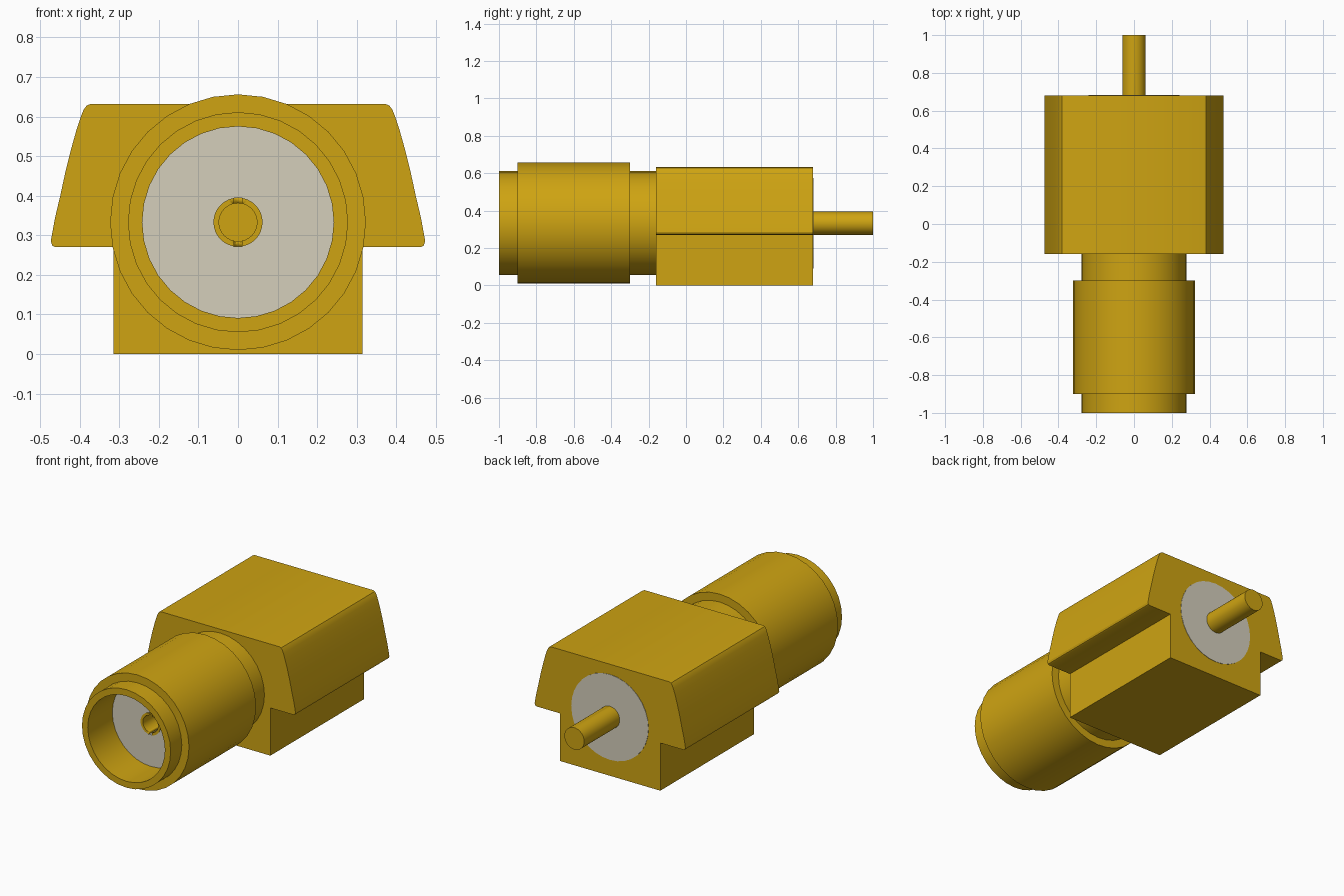
import bpy, bmesh, math

cube = bpy.data.objects.get("Cube")
if cube:
    bpy.data.objects.remove(cube, do_unlink=True)

AXIS_Z = 0.333   # height of the connector axis
SEG = 32


def material(name, rgb):
    m = bpy.data.materials.new(name)
    m.use_nodes = True
    m.diffuse_color = (*rgb, 1)
    m.node_tree.nodes["Principled BSDF"].inputs["Base Color"].default_value = (*rgb, 1)
    return m


gold = material("gold", (0.62, 0.37, 0.006))
cream = material("cream insulator", (0.66, 0.62, 0.50))


def finish(name, bm, mat):
    bmesh.ops.recalc_face_normals(bm, faces=bm.faces)
    me = bpy.data.meshes.new(name)
    bm.to_mesh(me)
    bm.free()
    ob = bpy.data.objects.new(name, me)
    bpy.context.collection.objects.link(ob)
    me.materials.append(mat)
    bpy.ops.object.select_all(action='DESELECT')
    ob.select_set(True)
    bpy.context.view_layer.objects.active = ob
    bpy.ops.object.shade_smooth_by_angle(angle=math.radians(30))
    return ob


def lathe(name, profile, mat, closed=False):
    """Turn (y, radius) points around the connector axis."""
    bm = bmesh.new()
    pts = [bm.verts.new((0, y, AXIS_Z + r)) for y, r in profile]
    n = len(pts)
    edges = [bm.edges.new((pts[i], pts[(i + 1) % n])) for i in range(n if closed else n - 1)]
    bmesh.ops.spin(bm, geom=pts + edges, cent=(0, 0, AXIS_Z), axis=(0, 1, 0),
                   angle=2 * math.pi, steps=SEG, use_duplicate=False)
    bmesh.ops.remove_doubles(bm, verts=bm.verts, dist=1e-5)
    return finish(name, bm, mat)


# Housing: mirrored half profile (x, z) extruded front to back
half = [(0.315, 0), (0.315, 0.27), (0.461, 0.27), (0.469, 0.274), (0.473, 0.285),
        (0.462, 0.345), (0.449, 0.40), (0.436, 0.46), (0.421, 0.52), (0.407, 0.57),
        (0.397, 0.60), (0.390, 0.617), (0.382, 0.628), (0.371, 0.632)]
outline = half + [(-x, z) for x, z in reversed(half)]
bm = bmesh.new()
face = bm.faces.new([bm.verts.new((x, -0.16, z)) for x, z in outline])
ext = bmesh.ops.extrude_face_region(bm, geom=[face])
bmesh.ops.translate(bm, vec=(0, 0.84, 0),
                    verts=[v for v in ext["geom"] if isinstance(v, bmesh.types.BMVert)])
finish("housing", bm, gold)

# Barrel with a wider sleeve and an open bore
lathe("barrel", [(-1, 0.242), (-1, 0.278), (-0.9, 0.278), (-0.9, 0.323), (-0.3, 0.323),
                 (-0.3, 0.278), (-0.155, 0.278), (-0.155, 0.242)], gold, closed=True)

# Insulator filling the bore and showing at the back
lathe("insulator", [(-0.78, 0.062), (-0.78, 0.242), (0.682, 0.242), (0.682, 0.062)],
      cream, closed=True)

# Centre pin: socket in front, solid rod behind
pin = lathe("centre_pin", [(1, 0), (1, 0.062), (-0.784, 0.062), (-0.784, 0.048),
                           (-0.6, 0.048), (-0.6, 0)], gold)

# Slot across the pin socket
bm = bmesh.new()
bmesh.ops.create_cube(bm, size=1)
bmesh.ops.scale(bm, vec=(0.02, 0.12, 0.2), verts=bm.verts)
bmesh.ops.translate(bm, vec=(0, -0.76, AXIS_Z), verts=bm.verts)
cutter = finish("slot_cutter", bm, gold)
cutter.hide_render = True
cutter.hide_set(True)
cut = pin.modifiers.new("slot", 'BOOLEAN')
cut.operation = 'DIFFERENCE'
cut.object = cutter
cut.solver = 'EXACT'
